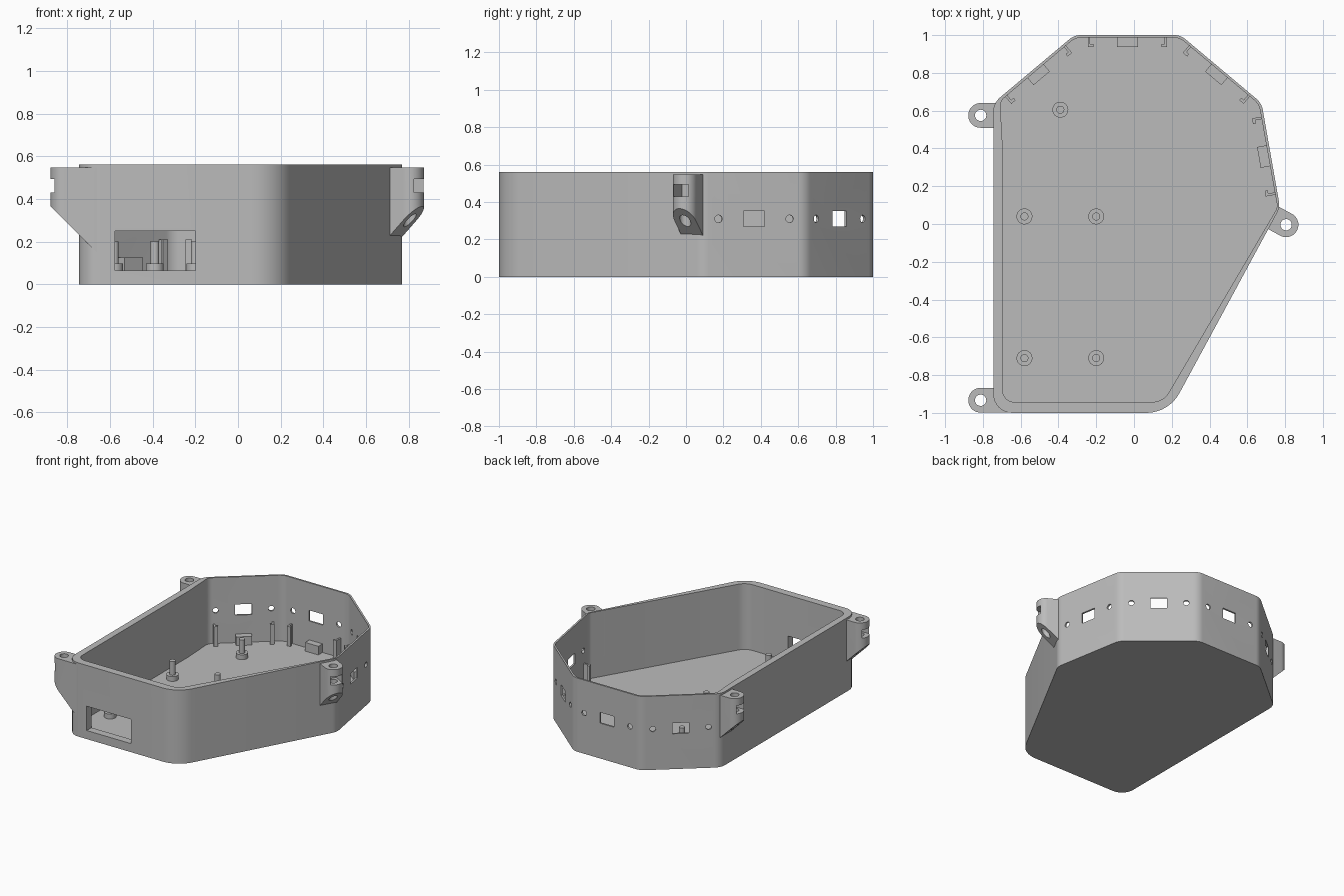
import bpy, bmesh
from math import sin, cos, tan, pi, atan2, radians, remainder
from mathutils import Vector, Matrix

if "Cube" in bpy.data.objects:
    bpy.data.objects.remove(bpy.data.objects["Cube"])

GREY = (0.5, 0.5, 0.5, 1)
HEIGHT, FLOOR, LUG_TOP = 0.561, 0.06, 0.547
WALL_Z = 0.31  # height of the window row

mat = bpy.data.materials.new("plain grey")
mat.use_nodes = True
mat.diffuse_color = GREY
mat.node_tree.nodes["Principled BSDF"].inputs["Base Color"].default_value = GREY


def finish(name, bm, matrix=Matrix()):
    bmesh.ops.transform(bm, matrix=matrix, verts=bm.verts)
    bmesh.ops.recalc_face_normals(bm, faces=bm.faces)
    mesh = bpy.data.meshes.new(name)
    bm.to_mesh(mesh)
    bm.free()
    mesh.materials.append(mat)
    ob = bpy.data.objects.new(name, mesh)
    bpy.context.collection.objects.link(ob)
    return ob


def prism_bm(points, z0, z1):
    bm = bmesh.new()
    face = bm.faces.new([bm.verts.new((p[0], p[1], z0)) for p in points])
    top = bmesh.ops.extrude_face_region(bm, geom=[face])["geom"]
    bmesh.ops.translate(bm, vec=(0, 0, z1 - z0),
                        verts=[v for v in top if isinstance(v, bmesh.types.BMVert)])
    return bm


def prism(name, points, z0, z1, matrix=Matrix()):
    return finish(name, prism_bm(points, z0, z1), matrix)


def box(name, x0, x1, y0, y1, z0, z1, matrix=Matrix()):
    return prism(name, [(x0, y0), (x1, y0), (x1, y1), (x0, y1)], z0, z1, matrix)


def circle(r, n=32):
    return [(r * cos(2 * pi * i / n), r * sin(2 * pi * i / n)) for i in range(n)]


def rounded(corners, steps=8):
    """Outline with each (x, y, radius) corner replaced by an arc."""
    out = []
    for i, (x, y, r) in enumerate(corners):
        p = Vector((x, y))
        u = (Vector(corners[i - 1][:2]) - p).normalized()
        v = (Vector(corners[(i + 1) % len(corners)][:2]) - p).normalized()
        half = u.angle(v) / 2
        c = p + (u + v).normalized() * r / sin(half)
        s, e = p + u * r / tan(half) - c, p + v * r / tan(half) - c
        a = atan2(s.y, s.x)
        sweep = remainder(atan2(e.y, e.x) - a, 2 * pi)
        out += [c + Vector((cos(a + sweep * k / steps), sin(a + sweep * k / steps))) * r
                for k in range(steps + 1)]
    return out


def cut(target, cutters):
    bpy.context.view_layer.objects.active = target
    for c in cutters:
        mod = target.modifiers.new("cut", "BOOLEAN")
        mod.operation, mod.solver, mod.object = "DIFFERENCE", "EXACT", c
        bpy.ops.object.modifier_apply(modifier=mod.name)


# Outline: four equal facets round the back, each turning 40 degrees
STEP = 0.561
nodes = [Vector((-0.745, 0.64))]
headings = [radians(a) for a in (40, 0, -40, -80)]
for h in headings:
    nodes.append(nodes[-1] + Vector((cos(h), sin(h))) * STEP)

outer = [(-0.745, -1, 0.1)] + [(p.x, p.y, 0.1) for p in nodes] + [(0.184, -1, 0.2)]
inner = [(-0.695, -0.942, 0.06), (-0.695, 0.4, 0.05), (-0.709, 0.65, 0.06),
         (nodes[1].x + 0.005, 0.987, 0.09), (nodes[2].x - 0.005, 0.987, 0.09),
         (nodes[3].x - 0.014, nodes[3].y - 0.005, 0.09),
         (nodes[4].x - 0.013, nodes[4].y, 0.06), (0.155, -0.942, 0.1)]

shell = prism("enclosure_shell", rounded(outer), 0, HEIGHT)
cavity = prism("cavity_cutter", rounded(inner), FLOOR, 1)
cutters = [cavity, box("port_cutter", -0.575, -0.2, -1.1, -0.9, 0.065, 0.25)]
parts = [shell]

# Windows, screw holes, sensor supports and clips on each back facet
for i, h in enumerate(headings):
    mid = (nodes[i] + nodes[i + 1]) / 2
    # local x runs along the facet, local y points outward
    frame = Matrix.Translation((mid.x, mid.y, 0)) @ Matrix.Rotation(h, 4, "Z")
    cutters.append(box("window_cutter", -0.058, 0.058, -0.045, 0.05,
                       WALL_Z - 0.041, WALL_Z + 0.041, frame))
    parts.append(box(f"sensor_support_{i}", -0.056, 0.056, -0.064, -0.006,
                     FLOOR - 0.01, 0.126, frame))
    for side in (-1, 1):
        drill = (frame @ Matrix.Translation((side * 0.193, 0.05, WALL_Z))
                 @ Matrix.Rotation(pi / 2, 4, "X"))
        cutters.append(prism("hole_cutter", circle(0.02), 0, 0.1, drill))
        hook = [(0.21, -0.006), (0.21, -0.064), (0.18, -0.064), (0.18, -0.048),
                (0.197, -0.048), (0.197, -0.006)]
        parts.append(prism(f"clip_{i}_{'left' if side > 0 else 'right'}",
                           [(side * x, y) for x, y in hook], FLOOR - 0.01, 0.21, frame))
cut(shell, cutters)

# Standoffs with locating pins
for i, (x, y) in enumerate([(-0.58, 0.04), (-0.2, 0.04), (-0.58, -0.71),
                            (-0.2, -0.71), (-0.39, 0.605)]):
    place = Matrix.Translation((x, y, 0))
    parts.append(prism(f"standoff_{i}", circle(0.042), FLOOR - 0.01, 0.097, place))
    parts.append(prism(f"standoff_pin_{i}", circle(0.021), 0.09, 0.2, place))


# Mounting lugs: rounded tab, sloped underside, screw hole and nut slot
def lug(name, x, y, angle):
    r = 0.0655
    frame = Matrix.Translation((x, y, 0)) @ Matrix.Rotation(angle, 4, "Z")
    arc = [(r * cos(a), r * sin(a)) for a in (pi * (k / 24 - 0.5) for k in range(25))]
    bm = prism_bm([(-0.155, -r)] + arc + [(-0.155, r)], 0, LUG_TOP)
    res = bmesh.ops.bisect_plane(bm, geom=bm.verts[:] + bm.edges[:] + bm.faces[:],
                                 plane_co=(r, 0, 0.365), plane_no=(-1, 0, 1),
                                 clear_inner=True)
    bmesh.ops.contextual_create(
        bm, geom=[e for e in res["geom_cut"] if isinstance(e, bmesh.types.BMEdge)])
    ob = finish(name, bm, frame)
    tools = [prism("screw_cutter", circle(0.03), 0, 1, frame),
             box("nut_cutter", -0.045, 0.1, -0.045, 0.045, 0.43, 0.493, frame)]
    cut(ob, [cavity] + tools)
    cutters.extend(tools)
    parts.append(ob)


lug("lug_right_front", -0.812, -0.933, pi)
lug("lug_right_back", -0.812, 0.575, pi)
lug("lug_left", 0.805, -0.004, radians(-28.6))

for c in cutters:
    bpy.data.objects.remove(c)

# Smooth the arcs, keep the edges crisp
bpy.ops.object.select_all(action="DESELECT")
for ob in parts:
    ob.select_set(True)
bpy.context.view_layer.objects.active = shell
bpy.ops.object.shade_smooth_by_angle(angle=radians(25))
